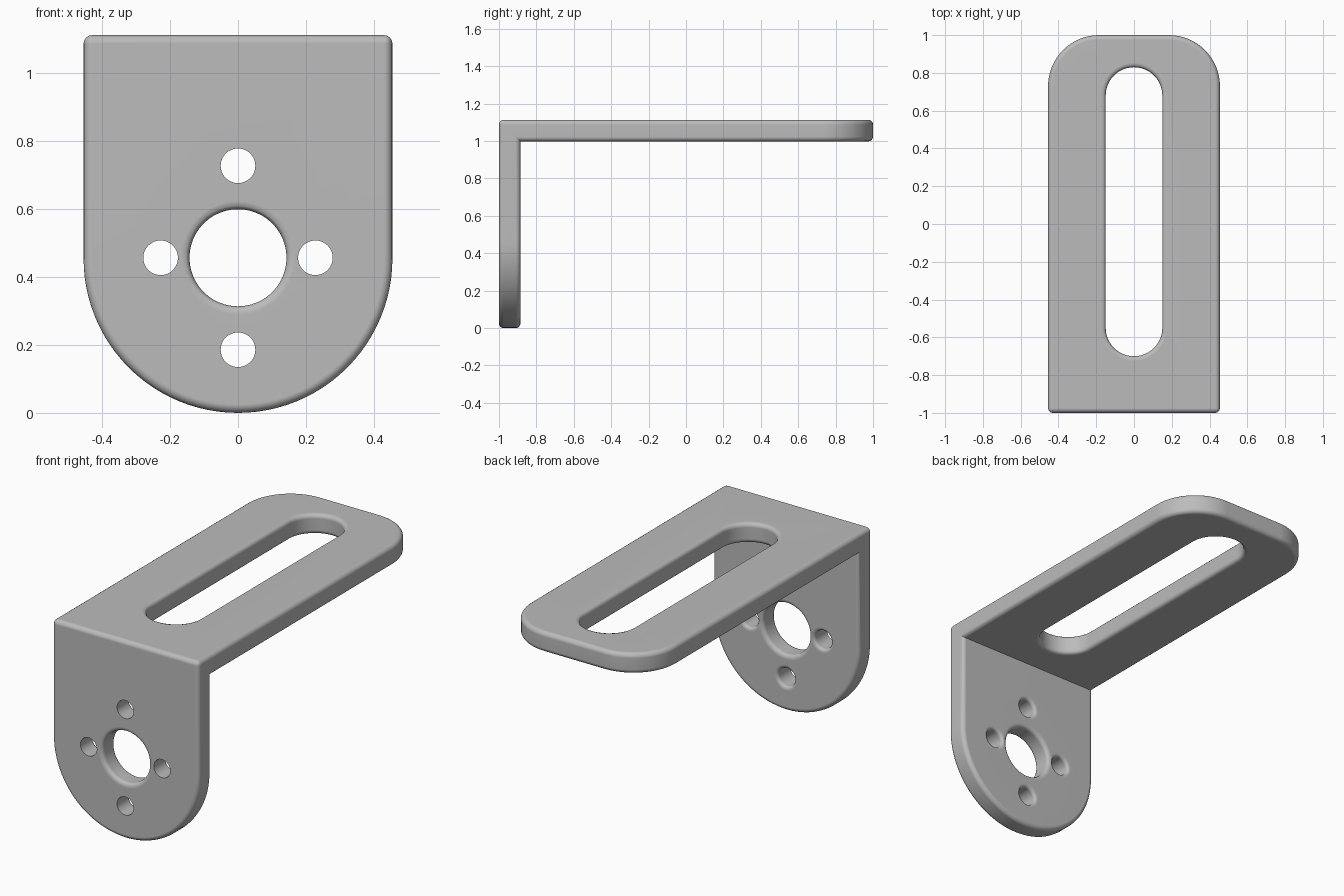
import bpy, bmesh
from math import sin, cos, pi, sqrt
from mathutils import Vector

cube = bpy.data.objects.get("Cube")
if cube:
    bpy.data.objects.remove(cube, do_unlink=True)

W, H, T = 0.455, 1.113, 0.115      # half width, height, plate thickness
FILLET = 0.025
FRONT, BACK = -1.0, 1.0
HOLE_Z = 0.457

metal = bpy.data.materials.new("grey metal")
metal.use_nodes = True
grey = (0.5, 0.5, 0.5, 1)
metal.diffuse_color = grey
metal.node_tree.nodes["Principled BSDF"].inputs["Base Color"].default_value = grey


def arc(cx, cy, r, a0, a1, n):
    return [(cx + r * cos(a0 + (a1 - a0) * i / n),
             cy + r * sin(a0 + (a1 - a0) * i / n)) for i in range(n + 1)]


def make_object(name, bm):
    bmesh.ops.recalc_face_normals(bm, faces=bm.faces[:])
    mesh = bpy.data.meshes.new(name)
    bm.to_mesh(mesh)
    bm.free()
    mesh.materials.append(metal)
    obj = bpy.data.objects.new(name, mesh)
    bpy.context.collection.objects.link(obj)
    return obj


def build_bracket():
    bm = bmesh.new()
    # shared bend: outer and inner corner on each side
    outer = [bm.verts.new((s * W, FRONT, H)) for s in (1, -1)]
    inner = [bm.verts.new((s * W, FRONT + T, H - T)) for s in (1, -1)]

    # each leg is an outer and an inner outline joined by a rim
    def leg(path, to_outer, to_inner):
        a = [outer[0]] + [bm.verts.new(to_outer(p)) for p in path] + [outer[1]]
        b = [inner[0]] + [bm.verts.new(to_inner(p)) for p in path] + [inner[1]]
        bm.faces.new(a)
        bm.faces.new(b)
        for i in range(len(a) - 1):
            bm.faces.new((a[i], a[i + 1], b[i + 1], b[i]))

    r = 0.27
    slide_path = (arc(W - r, BACK - r, r, 0, pi / 2, 16)
                  + arc(r - W, BACK - r, r, pi / 2, pi, 16))
    leg(slide_path, lambda p: (*p, H), lambda p: (*p, H - T))
    face_path = arc(0, W, W, 0, -pi, 48)
    leg(face_path, lambda p: (p[0], FRONT, p[1]), lambda p: (p[0], FRONT + T, p[1]))

    bmesh.ops.recalc_face_normals(bm, faces=bm.faces[:])
    mitres = [bm.edges.get((outer[i], inner[i])) for i in (0, 1)]
    bmesh.ops.dissolve_edges(bm, edges=mitres, use_verts=False)
    # round every convex outline edge, leave the inner bend sharp
    sharp = [e for e in bm.edges if e.calc_face_angle_signed() > 1.0]
    bmesh.ops.bevel(bm, geom=sharp, offset=FILLET, segments=4, profile=0.5,
                    affect='EDGES', clamp_overlap=False)
    return make_object("bracket", bm)


def cutter(center, radius, half_length, into, long_axis, fillets):
    """Round or slotted plug; fillets = flare radius at entry and exit."""
    into, u = Vector(into), Vector(long_axis)
    v = into.cross(u)
    f0, f1 = fillets
    steps = [i / 5 for i in range(6)]

    def flare(f, t):
        return f - sqrt(f * f - (f - f * t) ** 2)

    rings = [(-0.03, f0)]
    rings += [(f0 * t, flare(f0, t)) for t in steps] if f0 else []
    rings += [(T - f1 * t, flare(f1, t)) for t in reversed(steps)] if f1 else []
    rings.append((T + 0.03, f1))

    bm = bmesh.new()
    loops = []
    for depth, grow in rings:
        if half_length:
            pts = (arc(half_length, 0, radius + grow, -pi / 2, pi / 2, 24)
                   + arc(-half_length, 0, radius + grow, pi / 2, 3 * pi / 2, 24))
        else:
            pts = arc(0, 0, radius + grow, 0, 2 * pi, 48)[:-1]
        loops.append([bm.verts.new(Vector(center) + into * depth + u * a + v * b)
                      for a, b in pts])
    for a, b in zip(loops, loops[1:]):
        for i in range(len(a)):
            j = (i + 1) % len(a)
            bm.faces.new((a[i], a[j], b[j], b[i]))
    bm.faces.new(loops[0])
    bm.faces.new(loops[-1])
    obj = make_object("hole_cutter", bm)
    obj.hide_render = True
    return obj


bracket = build_bracket()
bpy.context.view_layer.objects.active = bracket
bracket.select_set(True)

# centre bore, four screw holes and the long slot
BACKWARD, DOWN, X, Y = (0, 1, 0), (0, 0, -1), (1, 0, 0), (0, 1, 0)
cutters = [cutter((0, FRONT, HOLE_Z), 0.143, 0, BACKWARD, X, (FILLET, FILLET))]
for dx, dz in ((0.228, 0), (-0.228, 0), (0, 0.271), (0, -0.271)):
    cutters.append(cutter((dx, FRONT, HOLE_Z + dz), 0.051, 0, BACKWARD, X, (0, 0.02)))
cutters.append(cutter((0, 0.065, H), 0.15, 0.615, DOWN, Y, (FILLET, FILLET)))

for c in cutters:
    mod = bracket.modifiers.new("hole", 'BOOLEAN')
    mod.operation, mod.solver, mod.object = 'DIFFERENCE', 'EXACT', c
    bpy.ops.object.modifier_apply(modifier=mod.name)
    bpy.data.objects.remove(c, do_unlink=True)

# smooth fillets with clean flat faces
bpy.ops.object.shade_smooth_by_angle(angle=0.7)
weighted = bracket.modifiers.new("flat faces", 'WEIGHTED_NORMAL')
weighted.keep_sharp = True
